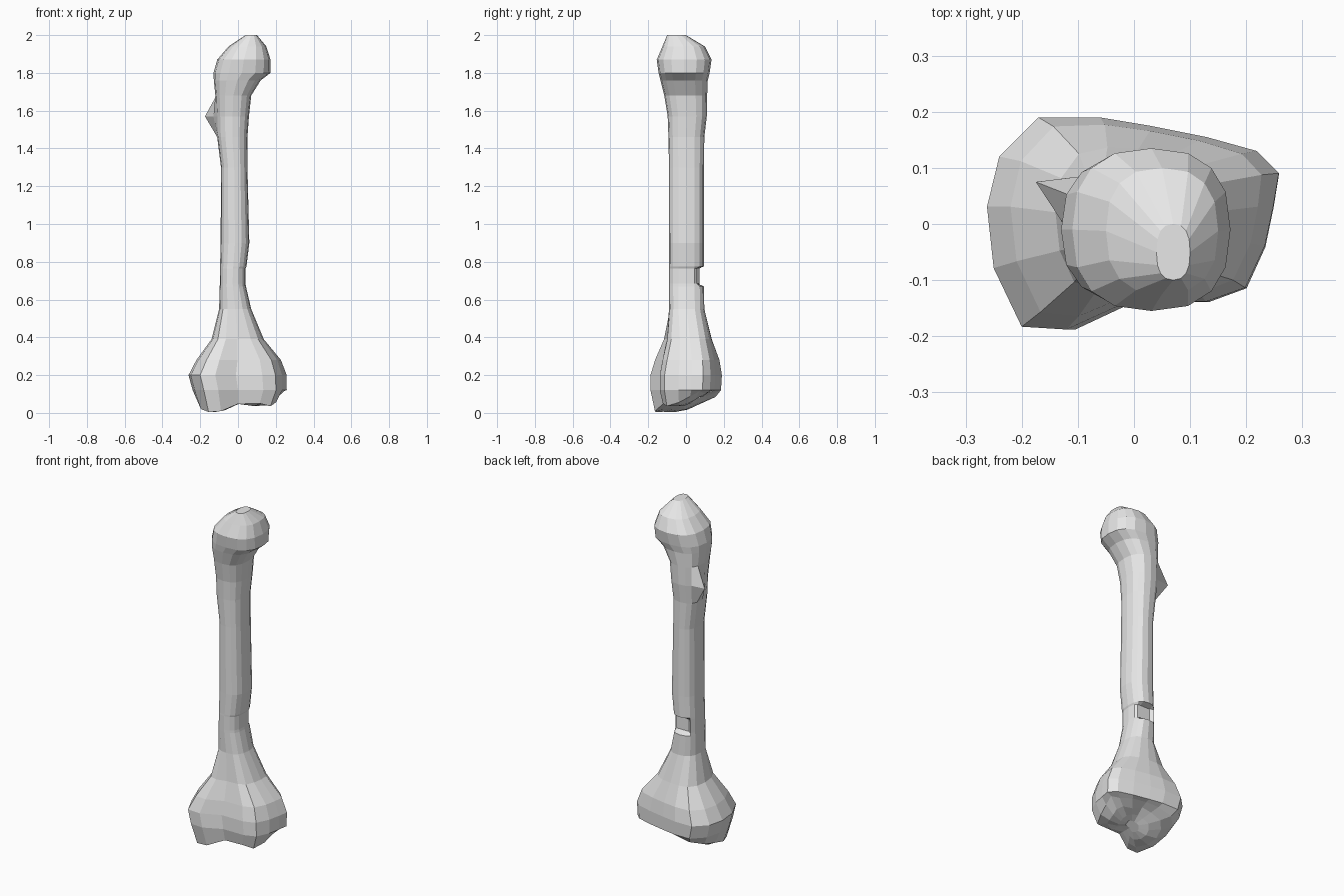
import bpy, bmesh, math

SIDES = 16

# Remove the default cube only
cube = bpy.data.objects.get("Cube")
if cube:
    bpy.data.objects.remove(cube, do_unlink=True)


def make_material(name, value):
    mat = bpy.data.materials.new(name)
    mat.use_nodes = True
    colour = (value, value, value, 1.0)
    mat.diffuse_color = colour
    mat.node_tree.nodes["Principled BSDF"].inputs["Base Color"].default_value = colour
    return mat


def rounded_square(index, power=0.8):
    """Point on a unit superellipse."""
    angle = math.tau * index / SIDES
    c, s = math.cos(angle), math.sin(angle)
    return (math.copysign(abs(c) ** power, c), math.copysign(abs(s) ** power, s))


# Outline of the knee end, counterclockwise from +x
KNEE_OUTLINE = [
    (.25, .03), (.26, .09), (.22, .13), (.13, .155),
    (.03, .175), (-.06, .19), (-.17, .19), (-.24, .12),
    (-.262, .03), (-.25, -.08), (-.2, -.185), (-.12, -.19),
    (-.01, -.14), (.13, -.14), (.2, -.115), (.235, -.04),
]

# Section boxes from hip to knee: height, x min, x max, y min, y max
SECTIONS = [
    (2, .04, .1, -.1, 0),
    (1.94, -.05, .15, -.125, .1),
    (1.87, -.11, .172, -.155, .135),
    (1.8, -.13, .172, -.145, .125),
    (1.76, -.128, .12, -.135, .115),
    (1.68, -.12, .07, -.115, .112),
    (1.57, -.115, .058, -.097, .11),
    (1.46, -.11, .05, -.093, .097),
    (1.3, -.09, .05, -.09, .095),
    (.9, -.092, .06, -.09, .095),
    (.775, -.095, .045, -.09, .095),
    (.765, -.095, .04, -.09, .095),
    (.685, -.096, .04, -.09, .095),
    (.67, -.097, .042, -.09, .095),
    (.55, -.1, .07, -.09, .097),
    (.39, -.14, .14, -.12, .14),
    (.28, -.22, .23, -.165, .178),
    (.2, -.262, .26, -.188, .19),
    (.12, -.24, .26, -.188, .185),
]


def section_ring(z, x0, x1, y0, y1):
    """Blend from a rounded square to the knee outline towards the bottom."""
    blend = min(1, max(0, (.55 - z) / .3))
    ring = []
    for i, (kx, ky) in enumerate(KNEE_OUTLINE):
        sx, sy = rounded_square(i)
        u = sx + (kx / .262 - sx) * blend
        v = sy + (ky / .19 - sy) * blend
        ring.append([(x0 + x1) / 2 + u * (x1 - x0) / 2,
                     (y0 + y1) / 2 + v * (y1 - y0) / 2, z])
    return ring


def knee_underside(x, y):
    """Height of the two rounded condyles and the groove between them."""
    groove = .05 * math.exp(-((x - .03) / .08) ** 2)
    back_rise = .5 * max(0, y + .02)
    side_rise = max(0, abs(x) - .18)
    right_rise = .03 if x > .1 else 0
    return .004 + groove + back_rise * .9 + side_rise + right_rise


rings = [section_ring(*section) for section in SECTIONS]

for ring in rings:
    height = ring[0][2]
    # Pointed bump on the upper shaft
    if height == 1.57:
        ring[7][:2] = (-.175, .075)
        ring[8][0] -= .015
    # Small notch in the back corner of the shaft
    if height in (.765, .685):
        for point in ring[1:6]:
            point[1] = min(point[1], .058)

# Underside of the knee end, closing inwards in steps
rim = rings[-1]
for scale in (.86, .62, .36, .15):
    ring = []
    for x, y, z in rim:
        px, py = x * scale, y * scale - .02 * (1 - scale)
        ring.append([px, py, min(z - .005, knee_underside(px, py))])
    rings.append(ring)

# Skin the rings into one closed surface
bm = bmesh.new()
loops = [[bm.verts.new(point) for point in ring] for ring in rings]
for upper, lower in zip(loops, loops[1:]):
    for i in range(SIDES):
        j = (i + 1) % SIDES
        bm.faces.new((upper[i], lower[i], lower[j], upper[j]))
bm.faces.new(loops[0])
bm.faces.new(list(reversed(loops[-1])))
bmesh.ops.recalc_face_normals(bm, faces=bm.faces)

mesh = bpy.data.meshes.new("thigh_bone")
bm.to_mesh(mesh)
bm.free()
mesh.materials.append(make_material("bone grey", .8))
bone = bpy.data.objects.new("thigh_bone", mesh)
bpy.context.collection.objects.link(bone)
